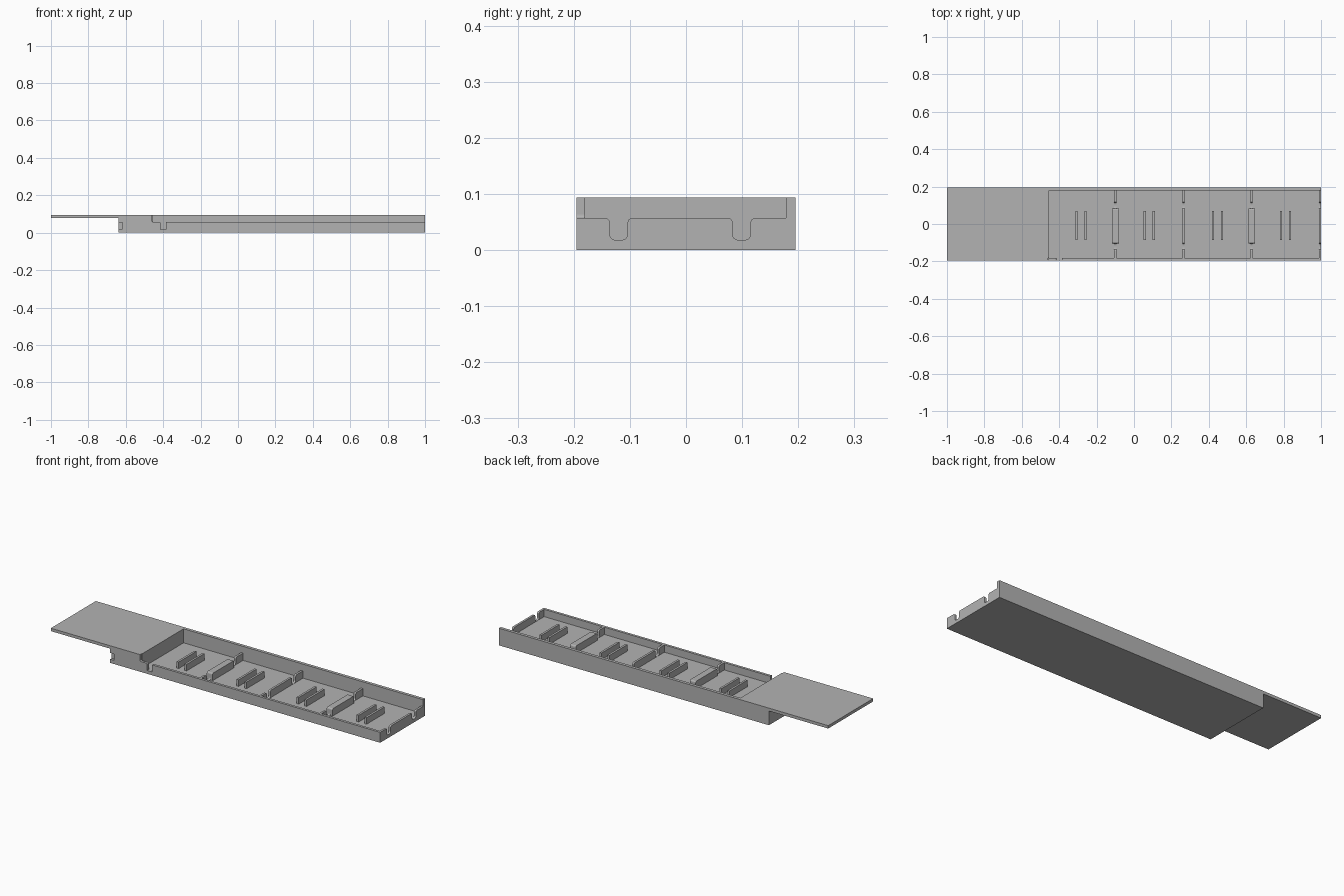
import bpy, bmesh, math
from mathutils import Vector

cube = bpy.data.objects.get("Cube")
if cube:
    bpy.data.objects.remove(cube)

grey = bpy.data.materials.new("plain grey")
grey.use_nodes = True
COLOUR = (0.45, 0.45, 0.45, 1)
grey.diffuse_color = COLOUR
grey.node_tree.nodes["Principled BSDF"].inputs["Base Color"].default_value = COLOUR

W = 0.195        # half width
H = 0.094        # full height
RIM = 0.057      # height of the low walls
FLOOR = 0.017
HEAD, STEP = -0.64, -0.455   # ends of the solid head
FRONT_IN, BACK_IN = -0.181, 0.178


def rounded(points, steps=4):
    """Outline from (a, b) or (a, b, radius) points, with right-angle corners rounded."""
    out = []
    for i, p in enumerate(points):
        c = Vector(p[:2])
        if len(p) == 2:
            out.append(c)
            continue
        r = p[2]
        u = (Vector(points[i - 1][:2]) - c).normalized() * r
        v = (Vector(points[(i + 1) % len(points)][:2]) - c).normalized() * r
        for k in range(steps + 1):
            t = k / steps * math.pi / 2
            out.append(c + u * (1 - math.sin(t)) + v * (1 - math.cos(t)))
    return out


def extrude(name, points, axis, lo, hi):
    """Extrude an outline along x (outline in y, z) or y (outline in x, z)."""
    bm = bmesh.new()
    place = (lambda p: (lo, p.x, p.y)) if axis == "x" else (lambda p: (p.x, lo, p.y))
    face = bm.faces.new([bm.verts.new(place(p)) for p in rounded(points)])
    moved = bmesh.ops.extrude_face_region(bm, geom=[face])["geom"]
    shift = Vector((hi - lo, 0, 0)) if axis == "x" else Vector((0, hi - lo, 0))
    bmesh.ops.translate(bm, vec=shift, verts=[g for g in moved if isinstance(g, bmesh.types.BMVert)])
    bmesh.ops.recalc_face_normals(bm, faces=bm.faces)
    mesh = bpy.data.meshes.new(name)
    bm.to_mesh(mesh)
    bm.free()
    mesh.materials.append(grey)
    obj = bpy.data.objects.new(name, mesh)
    bpy.context.scene.collection.objects.link(obj)
    return obj


def box(name, x0, x1, y0, y1, z0, z1):
    return extrude(name, [(x0, z0), (x1, z0), (x1, z1), (x0, z1)], "y", y0, y1)


# Front wall with the overhanging lip, cable slot and end notch
lip = [(-1, H), (-1, 0.078), (HEAD, 0.078)]
extrude("front_wall", lip + [
    (HEAD, 0.055), (-0.617, 0.055), (-0.617, 0.02), (HEAD, 0.02), (HEAD, 0), (1, 0), (1, RIM),
    (-0.385, RIM), (-0.385, 0.018), (-0.415, 0.018), (-0.415, RIM, 0.006),
    (STEP - 0.004, RIM, 0.006), (STEP - 0.004, H)], "y", -W, FRONT_IN)

# Solid head and its lip, between the long walls
extrude("head_block", lip + [(HEAD, 0), (STEP, 0), (STEP, H)], "y", FRONT_IN, BACK_IN)

# Full-height back wall
extrude("back_wall", lip + [(HEAD, 0), (1, 0), (1, H)], "y", BACK_IN, W)

box("tray_floor", STEP, 1, FRONT_IN, BACK_IN, 0, FLOOR)

# Cross walls with two round-cornered cable slots each
cross = [(FRONT_IN, FLOOR), (BACK_IN, FLOOR), (BACK_IN, RIM)]
for right, left in ((0.115, 0.083), (-0.104, -0.136)):
    cross += [(right, RIM, 0.008), (right, 0.018, 0.01), (left, 0.018, 0.01), (left, RIM, 0.008)]
cross.append((FRONT_IN, RIM))
for i, x in enumerate((-0.1, 0.264, 0.628, 0.994)):
    extrude(f"cross_wall_{i + 1}", cross, "x", x - 0.006, x + 0.006)

# Thick blocks in the middle of two cross walls
for i, x in enumerate((-0.099, 0.629)):
    extrude(f"thick_block_{i + 1}", [
        (-0.104, FLOOR), (0.083, FLOOR), (0.083, RIM, 0.008), (-0.104, RIM, 0.008)],
        "x", x - 0.018, x + 0.018)

# Pairs of upright fins in each bay
for bay in range(4):
    for side, dx in (("right", -0.024), ("left", 0.024)):
        x = -0.283 + 0.3645 * bay + dx
        box(f"fin_{bay + 1}_{side}", x - 0.006, x + 0.006, -0.085, 0.07, FLOOR, 0.053)
